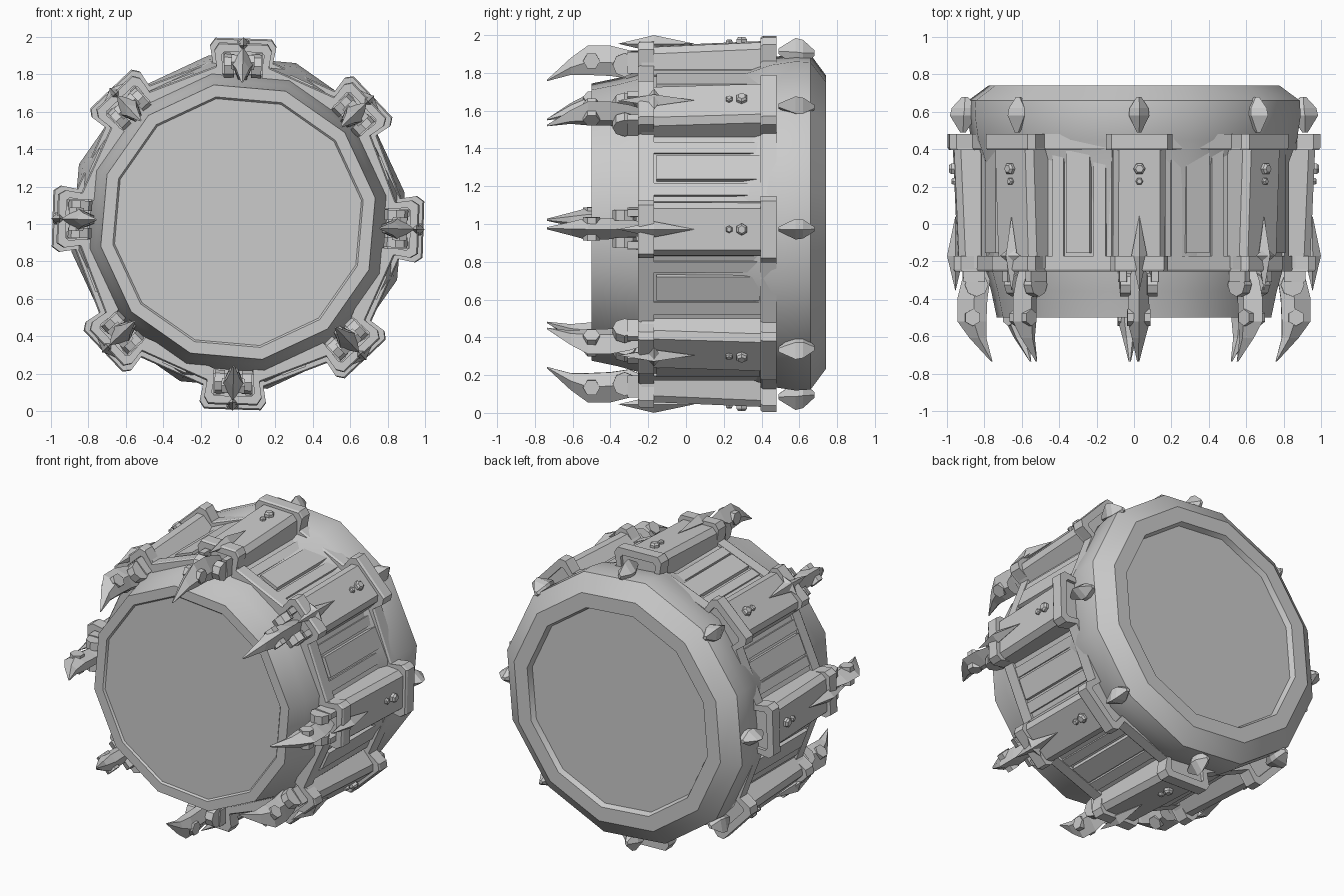
import bpy, bmesh, math
from mathutils import Vector

cube = bpy.data.objects.get("Cube")
if cube:
    bpy.data.objects.remove(cube, do_unlink=True)

grey = bpy.data.materials.new("plain_grey")
grey.use_nodes = True
grey.diffuse_color = (0.6, 0.6, 0.6, 1)
grey.node_tree.nodes["Principled BSDF"].inputs["Base Color"].default_value = (0.6, 0.6, 0.6, 1)

TILT = 1.7      # the whole drum is turned slightly about its axis
CENTRE = 1.0


def add(name, mesh, angle):
    ob = bpy.data.objects.new(name, mesh)
    ob.location = (0, 0, CENTRE)
    ob.rotation_euler = (0, math.radians(angle), 0)
    bpy.context.collection.objects.link(ob)
    return ob


def skin(name, solids, closed=False):
    """Mesh from solids, each a list of equal point loops skinned in order."""
    bm = bmesh.new()
    for loops in solids:
        rows = [[bm.verts.new(p) for p in loop] for loop in loops]
        n = len(rows[0])
        pairs = list(zip(rows, rows[1:]))
        if closed:
            pairs.append((rows[-1], rows[0]))
        else:
            bm.faces.new(rows[0])
            bm.faces.new(rows[-1])
        for a, b in pairs:
            for i in range(n):
                j = (i + 1) % n
                bm.faces.new((a[i], a[j], b[j], b[i]))
    bmesh.ops.remove_doubles(bm, verts=bm.verts, dist=1e-4)
    bmesh.ops.recalc_face_normals(bm, faces=bm.faces)
    mesh = bpy.data.meshes.new(name)
    bm.to_mesh(mesh)
    bm.free()
    mesh.materials.append(grey)
    return mesh


def circle(radius, y, n, start=0.0):
    """Loop around the drum axis."""
    return [(radius * math.cos(start + math.tau * i / n), y,
             radius * math.sin(start + math.tau * i / n)) for i in range(n)]


def box(t0, t1, y0, y1, r0, r1, taper=0.0):
    """Box in tangent, axial, radial space; taper narrows the outer side."""
    return [[(t0, y0, r0), (t1, y0, r0), (t1, y1, r0), (t0, y1, r0)],
            [(t0 + taper, y0, r1), (t1 - taper, y0, r1),
             (t1 - taper, y1, r1), (t0 + taper, y1, r1)]]


def disc_across(t0, t1, y, r, radius, n):
    """Short cylinder lying along the tangent."""
    return [[(t, y + radius * math.cos(math.tau * i / n),
              r + radius * math.sin(math.tau * i / n)) for i in range(n)]
            for t in (t0, t1)]


def stud(y, r0, r1, radius, n=6):
    """Bolt head standing outward with a bevelled top."""
    return [[(k * radius * math.cos(math.tau * i / n), y + k * radius * math.sin(math.tau * i / n), r)
             for i in range(n)] for k, r in ((1, r0), (1, r0 + 0.7 * (r1 - r0)), (0.65, r1))]


def gem(y0, ym, y1, r0, rm, r1, width):
    """Pointed four sided crystal lying along the axis."""
    mid = (r0 + rm) / 2
    return [[(0, y0, mid)] * 4,
            [(-width, ym, mid), (0, ym, r0), (width, ym, mid), (0, ym, rm)],
            [(0, y1, r1)] * 4]


# Drum body with recessed heads at both ends
profile = [(0.67, -0.488), (0.68, -0.5), (0.745, -0.5), (0.775, -0.36), (0.82, -0.2),
           (0.83, 0.3), (0.885, 0.45), (0.905, 0.58), (0.90, 0.66),
           (0.79, 0.74), (0.69, 0.74), (0.675, 0.705)]
body = add("drum_body", skin("drum_body", [[circle(r, y, 12, math.radians(10)) for r, y in profile]]), 0)
body.location.z = 1.01
bpy.context.view_layer.objects.active = body
body.select_set(True)
bpy.ops.object.shade_smooth_by_angle(angle=math.radians(31))
body.select_set(False)

# Eight sided inner shell under the planks
apothem = 0.815
shell = [circle(apothem / math.cos(math.pi / 8), y, 8) for y in (-0.21, 0.44)]
add("inner_shell", skin("inner_shell", [shell]), TILT)

# Hoops stepping out over each of the eight panels
BUMP = [(-0.155, 0.868), (-0.17, 0.955), (-0.145, 0.992),
        (0.145, 0.992), (0.17, 0.955), (0.155, 0.868)]
BUMP_IN = [(-0.115, 0.80), (-0.125, 0.93), (-0.11, 0.945),
           (0.11, 0.945), (0.125, 0.93), (0.115, 0.80)]


def hoop(name, y0, y1, width, drop):
    sections = []
    for k in range(8):
        a = k * math.pi / 4
        for (t, r), (ti, ri) in zip(BUMP, BUMP_IN):
            pts = [(t * width, y0, r - drop - 0.008), (t * width, y0 + 0.012, r - drop),
                   (t * width, y1, r - drop), (ti * width, y1, ri - drop), (ti * width, y0, ri - drop)]
            sections.append([(p[0] * math.cos(a) + p[2] * math.sin(a), p[1],
                              p[2] * math.cos(a) - p[0] * math.sin(a)) for p in pts])
    add(name, skin(name, [sections], closed=True), TILT)


hoop("front_hoop", -0.255, -0.17, 0.9, 0.025)
hoop("rear_hoop", 0.395, 0.48, 1.04, 0.0)

# Raised panel with sloping top and bevelled edges
panel = [[(-0.145, y, 0.80), (-0.14, y, r - 0.035), (-0.11, y, r),
          (0.11, y, r), (0.14, y, r - 0.035), (0.145, y, 0.80)]
         for y, r in ((-0.235, 0.938), (0.46, 0.968))]
panel_mesh = skin("panel", [panel])

# Two bolt heads on each panel
bolt_mesh = skin("panel_bolts", [stud(0.295, 0.95, 0.99, 0.032), stud(0.228, 0.95, 0.977, 0.02)])

# Long thorn over the front hoop, with cross points on every other one
thorn = [gem(-0.36, -0.17, 0.045, 0.91, 1.0, 0.955, 0.042)]
cross = [[(-0.075, -0.17, 0.965)] * 4,
         [(0, -0.215, 0.965), (0, -0.17, 0.93), (0, -0.125, 0.965), (0, -0.17, 0.995)],
         [(0.075, -0.17, 0.965)] * 4]
thorn_mesh = skin("thorn", thorn)
cross_mesh = skin("cross_thorn", thorn + [cross])

# Faceted crystal stud around the rear of the body
crystal = []
for y, w, lo, hi in ((0.49, 0.012, 0.90, 0.93), (0.58, 0.055, 0.84, 0.985), (0.62, 0.05, 0.84, 0.975), (0.68, 0.012, 0.89, 0.92)):
    m = (lo + hi) / 2
    crystal.append([(-w, y, m), (-w * 0.6, y, lo), (w * 0.6, y, lo), (w, y, m), (0, y, hi)])
crystal_mesh = skin("crystal_stud", [crystal])

# Curved claw: axial position, lower edge, upper edge, half width
claw = []
for y, lo, hi, w in ((-0.23, 0.80, 0.89, 0.035), (-0.30, 0.77, 0.92, 0.05), (-0.40, 0.785, 0.945, 0.055),
                     (-0.52, 0.79, 0.945, 0.06), (-0.61, 0.79, 0.88, 0.036), (-0.735, 0.757, 0.765, 0.006)):
    m = lo + 0.45 * (hi - lo)
    claw.append([(0, y, hi), (w, y, m), (w * 0.45, y, lo), (-w * 0.45, y, lo), (-w, y, m)])
claw_mesh = skin("claw", [claw])

# Claw hinge: lugs, round pivot ends and a bolt through the claw
hinge = [disc_across(-0.062, 0.062, -0.50, 0.865, 0.045, 6)]
for s in (-1, 1):
    hinge.append(disc_across(s * 0.045, s * 0.10, -0.325, 0.845, 0.063, 8))
    hinge.append(box(s * 0.085 - 0.025, s * 0.085 + 0.025, -0.31, -0.2, 0.80, 0.915, 0.006))
hinge_mesh = skin("claw_hinge", hinge)

for k in range(8):
    angle = TILT + 45 * k
    for mesh in (panel_mesh, bolt_mesh, cross_mesh if k % 2 else thorn_mesh,
                 crystal_mesh, claw_mesh, hinge_mesh):
        add(f"{mesh.name}_{k + 1}", mesh, angle)

# Thin boards between the panels
planks_mesh = skin("planks", [box(-0.155, -0.085, -0.18, 0.41, 0.79, 0.826, 0.004),
                              box(-0.075, 0.07, -0.155, 0.39, 0.79, 0.842, 0.005),
                              box(0.08, 0.155, -0.18, 0.41, 0.79, 0.830, 0.004)])
for k in range(8):
    add(f"planks_{k + 1}", planks_mesh, TILT + 22.5 + 45 * k)
